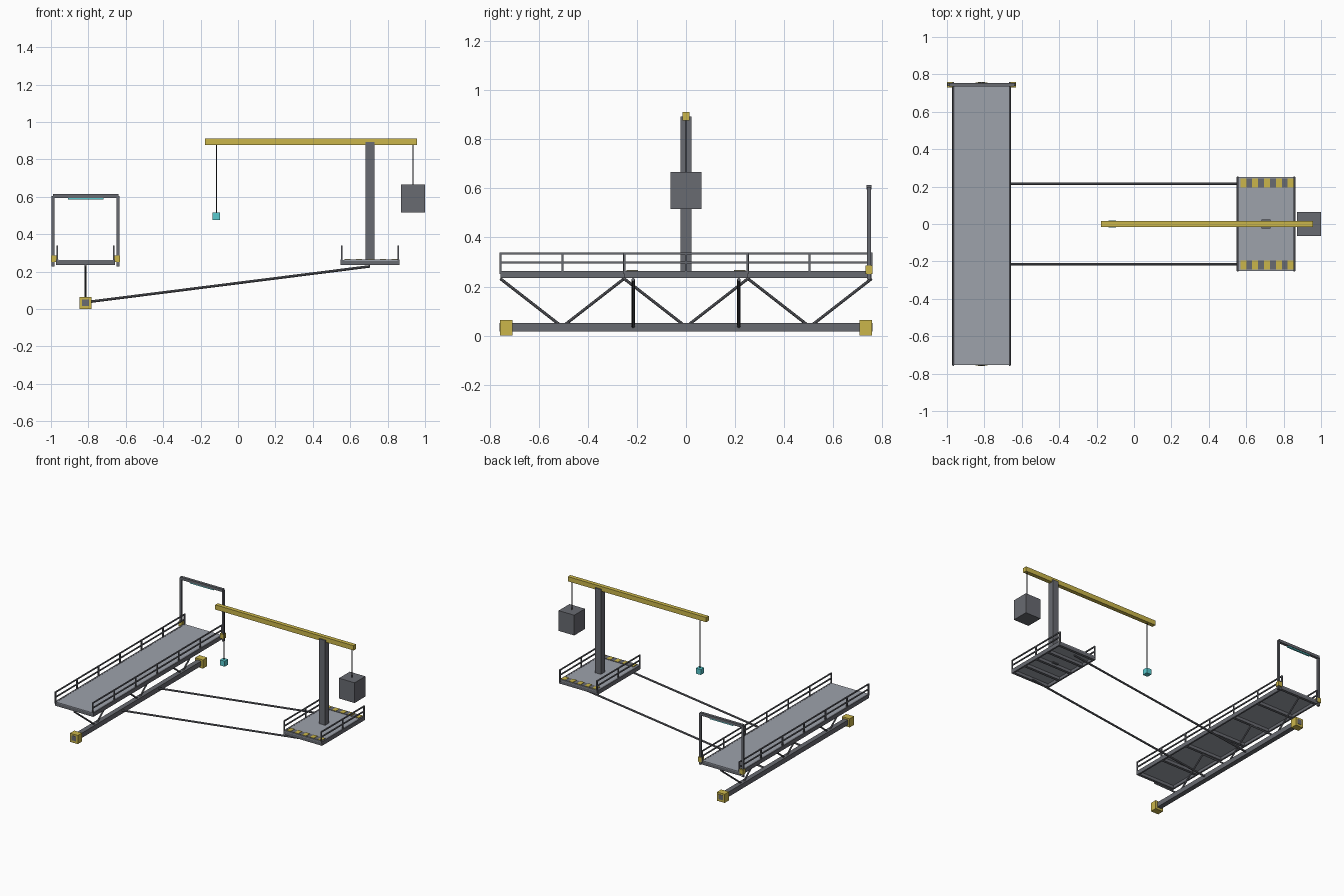
import bpy
from mathutils import Vector

if "Cube" in bpy.data.objects:
    bpy.data.objects.remove(bpy.data.objects["Cube"], do_unlink=True)


def material(name, rgb):
    m = bpy.data.materials.new(name)
    m.use_nodes = True
    m.diffuse_color = (*rgb, 1)
    m.node_tree.nodes["Principled BSDF"].inputs["Base Color"].default_value = (*rgb, 1)
    return m


STEEL = material("dark steel", (0.14, 0.145, 0.165))
DECK = material("deck grey", (0.34, 0.36, 0.41))
YELLOW = material("safety yellow", (0.6, 0.47, 0.07))
CYAN = material("cyan", (0.1, 0.6, 0.63))
CABLE = material("cable black", (0.03, 0.03, 0.035))


def box(name, mat, x, y, z):
    """Box from (min, max) ranges along each axis."""
    bpy.ops.mesh.primitive_cube_add(size=1)
    ob = bpy.context.object
    ob.name = name
    for v in ob.data.vertices:
        for i, (lo, hi) in enumerate((x, y, z)):
            v.co[i] = hi if v.co[i] > 0 else lo
    ob.data.materials.append(mat)
    return ob


def around(c, size):
    return (c - size / 2, c + size / 2)


def bar(name, mat, a, b, radius, sides=8):
    """Round bar between two points."""
    a, b = Vector(a), Vector(b)
    d = b - a
    bpy.ops.mesh.primitive_cylinder_add(vertices=sides, radius=radius, depth=d.length,
                                        location=(a + b) / 2)
    ob = bpy.context.object
    ob.name = name
    ob.rotation_mode = 'QUATERNION'
    ob.rotation_quaternion = d.to_track_quat('Z', 'Y')
    ob.data.materials.append(mat)
    bpy.ops.object.shade_smooth_by_angle()
    return ob


def railed_deck(name, cx, half_w, half_l, posts, beams):
    """Deck plate on a ladder frame, with a guard rail along each long side."""
    box(name + "_plate", DECK, around(cx, 2 * half_w), (-half_l, half_l), (0.256, 0.263))
    for i in range(beams):
        y = -half_l + 0.01 + i * (2 * half_l - 0.02) / (beams - 1)
        box(name + "_cross_beam", STEEL, around(cx, 2 * half_w), around(y, 0.02), (0.234, 0.257))
    for s in (-1, 1):
        x = cx + s * half_w
        box(name + "_side_beam", STEEL, around(x, 0.012), (-half_l, half_l), (0.234, 0.264))
        for z in (0.298, 0.335):
            box(name + "_rail", STEEL, around(x, 0.008), (-half_l - 0.004, half_l + 0.004),
                around(z, 0.008))
        for i in range(posts):
            y = -half_l + i * 2 * half_l / (posts - 1)
            box(name + "_rail_post", STEEL, around(x, 0.008), around(y, 0.008), (0.25, 0.335))


# Decks
WX, PX = -0.815, 0.706
railed_deck("walkway", WX, 0.152, 0.755, 7, 7)
railed_deck("platform", PX, 0.152, 0.25, 3, 5)

# Lower keel beam with end caps
box("keel_beam", STEEL, around(WX, 0.036), (-0.759, 0.759), (0.016, 0.052))
for s in (-1, 1):
    box("keel_end_cap", YELLOW, around(WX, 0.064), around(s * 0.732, 0.05), (0, 0.064))

# Zigzag truss between keel and walkway
for i in range(6):
    ends = [(WX, -0.756 + (i + k) * 0.252, 0.232 if (i + k) % 2 == 0 else 0.036) for k in (0, 1)]
    bar("truss_diagonal", STEEL, *ends, 0.006)

# Long struts to the platform
for s in (-1, 1):
    bar("long_strut", STEEL, (WX, s * 0.215, 0.036), (PX, s * 0.215, 0.228), 0.007)

# Gate at the back of the walkway
for s in (-1, 1):
    x = WX + s * 0.174
    box("gate_post", STEEL, around(x, 0.016), around(0.745, 0.016), (0.228, 0.605))
    box("gate_clamp", YELLOW, around(WX + s * 0.17, 0.03), around(0.745, 0.03), (0.25, 0.285))
box("gate_top_bar", STEEL, around(WX, 0.35), around(0.745, 0.02), (0.594, 0.614))
box("gate_light", CYAN, around(WX, 0.19), around(0.745, 0.012), (0.585, 0.595))

# Hazard strips on the platform
for s in (-1, 1):
    box("hazard_strip", STEEL, around(PX + 0.005, 0.285), around(s * 0.219, 0.046), (0.262, 0.266))
    for i in range(5):
        x = PX + 0.005 + (i - 2) * 0.0633
        box("hazard_stripe", YELLOW, around(x, 0.0317), around(s * 0.219, 0.046), (0.265, 0.268))

# Crane
box("mast", STEEL, around(PX, 0.048), around(0, 0.046), (0.25, 0.892))
box("boom", YELLOW, (-0.176, 0.958), around(0, 0.03), (0.876, 0.911))
bar("hook_cable", CABLE, (-0.115, 0, 0.51), (-0.115, 0, 0.88), 0.003)
box("hook_block", CYAN, around(-0.115, 0.04), around(0, 0.04), (0.476, 0.516))
bar("counterweight_cable", CABLE, (0.936, 0, 0.66), (0.936, 0, 0.88), 0.003)
box("counterweight", STEEL, (0.872, 1.0), around(0, 0.126), (0.516, 0.666))
